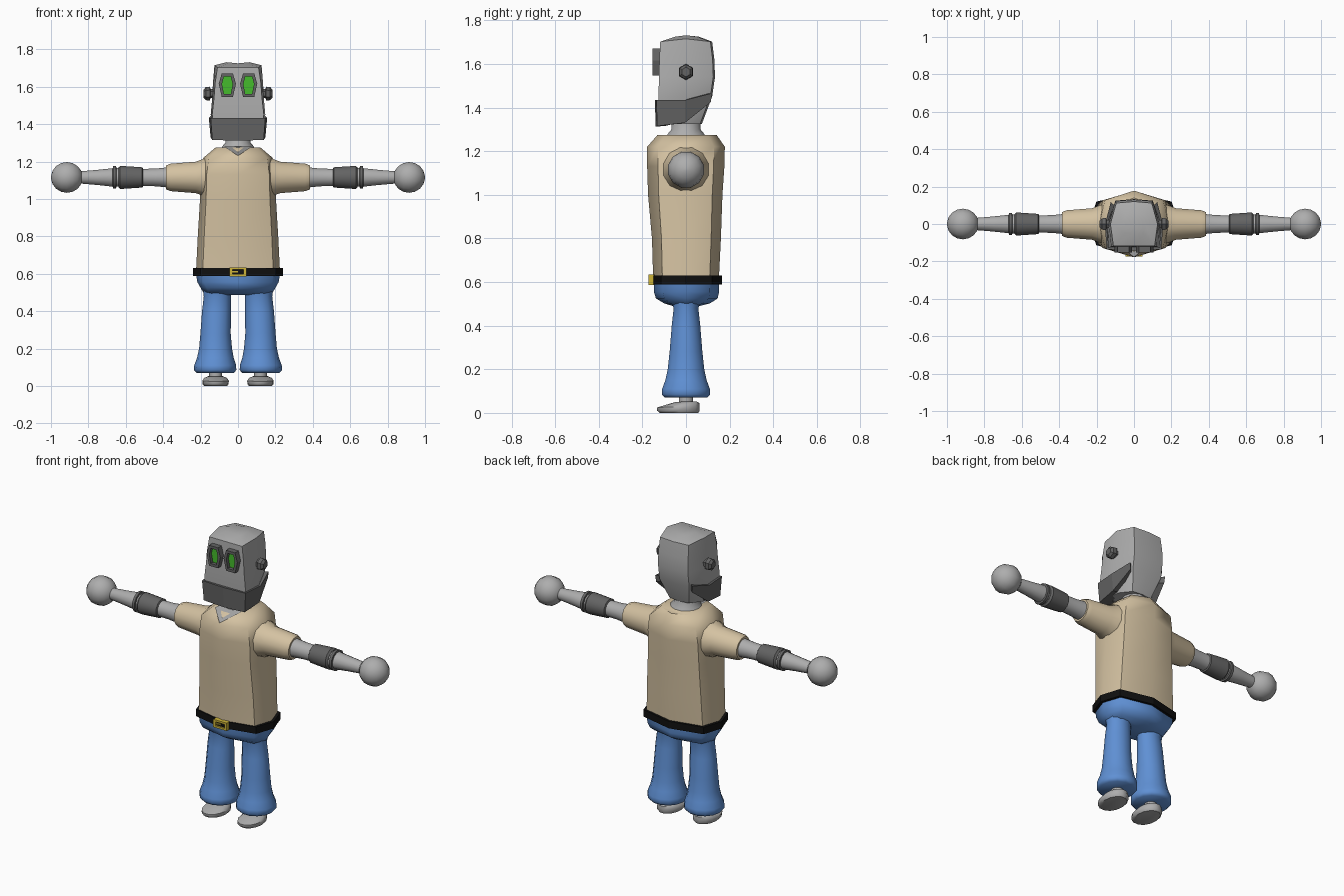
import bpy, bmesh, math
from mathutils import Vector

if "Cube" in bpy.data.objects:
    bpy.data.objects.remove(bpy.data.objects["Cube"])


def material(name, rgb):
    m = bpy.data.materials.new(name)
    m.diffuse_color = (*rgb, 1)
    m.use_nodes = True
    m.node_tree.nodes["Principled BSDF"].inputs["Base Color"].default_value = m.diffuse_color
    return m


GREY = material("light grey metal", (0.42, 0.42, 0.42))
DARK = material("dark grey metal", (0.125, 0.125, 0.125))
TAN = material("tan cloth", (0.66, 0.54, 0.36))
BLUE = material("blue denim", (0.115, 0.28, 0.66))
BLACK = material("black leather", (0.005, 0.005, 0.005))
GOLD = material("yellow metal", (0.62, 0.46, 0.04))
GREEN = material("green lens", (0.06, 0.5, 0.025))


def finish(name, bm, mat, smooth=40, mirror=False):
    bmesh.ops.recalc_face_normals(bm, faces=bm.faces)
    me = bpy.data.meshes.new(name)
    bm.to_mesh(me)
    bm.free()
    me.materials.append(mat)
    ob = bpy.data.objects.new(name, me)
    bpy.context.collection.objects.link(ob)
    if mirror:
        ob.modifiers.new("mirror", 'MIRROR')
    if smooth:
        bpy.ops.object.select_all(action='DESELECT')
        ob.select_set(True)
        bpy.context.view_layer.objects.active = ob
        bpy.ops.object.shade_smooth_by_angle(angle=math.radians(smooth))
    return ob


def loft(name, rings, mat, smooth=40, mirror=False, closed=False):
    """Skin a list of equal-length point loops; closed joins last to first."""
    bm = bmesh.new()
    loops = [[bm.verts.new(p) for p in r] for r in rings]
    pairs = list(zip(loops, loops[1:]))
    if closed:
        pairs.append((loops[-1], loops[0]))
    else:
        bm.faces.new(loops[0])
        bm.faces.new(loops[-1])
    for a, b in pairs:
        for i in range(len(a)):
            j = (i + 1) % len(a)
            bm.faces.new((a[i], a[j], b[j], b[i]))
    return finish(name, bm, mat, smooth, mirror)


def ellipse_z(cx, cy, z, rx, ry, n=14):
    return [(cx + rx * math.cos(2 * math.pi * i / n),
             cy + ry * math.sin(2 * math.pi * i / n), z) for i in range(n)]


def ring_x(x, r, n=12, y=0, z=1.115):
    return [(x, y + r * math.cos(2 * math.pi * (i + .5) / n),
             z + r * math.sin(2 * math.pi * (i + .5) / n)) for i in range(n)]


def octagon(z, w, f, b):
    """Body section with a vertex at the front, back and both sides."""
    return [(0, f, z), (.84 * w, .72 * f, z), (w, 0, z), (.84 * w, .72 * b, z),
            (0, b, z), (-.84 * w, .72 * b, z), (-w, 0, z), (-.84 * w, .72 * f, z)]


def frame(name, cx, cz, outer, inner, back, front, mat, mirror=False):
    """Raised rim facing the front, with an open middle."""
    def at(pts, y):
        return [(cx + x, y, cz + z) for x, z in pts]
    return loft(name, [at(outer, back), at(outer, front), at(inner, front),
                       at(inner, back)], mat, 0, mirror, True)


def plate(name, pts, mat, mirror=False):
    bm = bmesh.new()
    bm.faces.new([bm.verts.new(p) for p in pts])
    return finish(name, bm, mat, 0, mirror)


def box(name, centre, size, mat):
    bm = bmesh.new()
    bmesh.ops.create_cube(bm, size=1)
    for v in bm.verts:
        v.co = Vector([c + a * s for c, a, s in zip(centre, v.co, size)])
    return finish(name, bm, mat, 0)


# Shirt body
loft("shirt", [octagon(*r) for r in (
    (.60, .225, -.15, .15), (.80, .215, -.156, .16), (1.0, .203, -.174, .167),
    (1.13, .2, -.178, .176), (1.22, .185, -.178, .178), (1.275, .12, -.13, .14))],
    TAN, 50)

# Neck and open collar
loft("neck", [ellipse_z(0, 0, z, r, r) for z, r in
              ((1.25, .095), (1.28, .085), (1.30, .068), (1.35, .068))], GREY)
plate("collar_opening", [(0, -.178, 1.231), (.075, -.112, 1.28), (.07, 0, 1.28),
                         (-.07, 0, 1.28), (-.075, -.112, 1.28)], GREY)

# Sleeves, arms, cuffs and hands
loft("sleeve", [ring_x(x, r) for x, r in
                ((.14, .115), (.18, .105), (.225, .087), (.36, .076), (.385, .066))],
     TAN, 50, True)
loft("arm", [ring_x(x, r) for x, r in
             ((.37, .056), (.44, .049), (.52, .047), (.66, .052), (.75, .042),
              (.84, .034))], GREY, 50, True)
loft("cuff", [ring_x(x, r) for x, r in
              ((.508, .05), (.512, .056), (.57, .06), (.63, .064), (.64, .054))],
     DARK, 35, True)
loft("wrist_ring", [ring_x(x, r) for x, r in
                    ((.65, .052), (.652, .062), (.668, .062), (.67, .05))], DARK, 35, True)
loft("hand", [ring_x(.915 + .085 * math.cos(t), .085 * math.sin(t)) for t in
              [math.pi * (.03 + .94 * i / 8) for i in range(9)]], GREY, 60, True)

# Belt and buckle
loft("belt", [octagon(z, .24, -.158, .166) for z in (.588, .63)], BLACK, 0)
rect = [(-1, -1), (1, -1), (1, 1), (-1, 1)]
frame("buckle", 0, .61, [(x * .045, z * .024) for x, z in rect],
      [(x * .029, z * .012) for x, z in rect], -.145, -.173, GOLD)
box("buckle_backing", (0, -.154, .61), (.07, .018, .036), BLACK)
box("buckle_prong", (-.014, -.164, .61), (.03, .012, .007), GOLD)

# Trousers
loft("trouser_hips", [octagon(*r) for r in (
    (.60, .225, -.148, .15), (.555, .217, -.147, .152), (.525, .20, -.138, .145),
    (.502, .187, -.10, .11), (.487, .15, -.05, .05))], BLUE, 70)
loft("trouser_leg", [ellipse_z(x, 0, z, rx, ry) for x, z, rx, ry in (
    (.11, .53, .08, .075), (.11, .48, .073, .058), (.115, .40, .077, .067),
    (.12, .28, .081, .077), (.12, .2, .088, .086), (.121, .15, .098, .097),
    (.122, .11, .112, .112), (.122, .085, .113, .114), (.122, .07, .1, .1))],
    BLUE, 60, True)

# Feet
loft("ankle", [ellipse_z(.12, 0, z, .034, .034) for z in (.03, .09)], GREY, 40, True)
foot = []
for z, rx, ry, cy, toe in ((0, .062, .09, -.032, 0), (.01, .07, .1, -.035, 0),
                           (.03, .071, .1, -.035, .004), (.045, .06, .082, -.018, .01),
                           (.052, .04, .05, 0, .004)):
    foot.append([(x, y, h + toe * min(0, y) * 10)
                 for x, y, h in ellipse_z(.12, cy, z, rx, ry)])
loft("foot", foot, GREY, 50, True)


# Head: squarish section with separate front, middle and back widths
def head_ring(z, f, wf, wm, b, wb, tilt=0):
    return [(0, f, z - tilt), (wf, f, z - tilt), (wm, 0, z), (wb, b, z - tilt),
            (0, b + .008, z - tilt), (-wb, b, z - tilt), (-wm, 0, z), (-wf, f, z - tilt)]


loft("head", [head_ring(*r) for r in (
    (1.325, -.12, .12, .115, .065, .065), (1.45, -.126, .138, .146, .112, .10),
    (1.54, -.124, .128, .138, .125, .10), (1.62, -.122, .122, .134, .122, .10),
    (1.715, -.118, .11, .126, .112, .095, .013),
    (1.731, -.05, .05, .06, .05, .045, .006))], GREY, 30)

# Jaw band wrapped around the lower face
jaw = []
for x, y, top, bottom in ((.124, .118, 1.465, 1.425), (.156, -.005, 1.434, 1.33),
                          (.146, -.136, 1.434, 1.315), (0, -.143, 1.434, 1.312)):
    k = .94 if y < 0 else .97
    jaw.append([(x, y, top), (x * k, y * .97, bottom),
                (x * .6, y * .6, bottom + .005), (x * .6, y * .6, top - .004)])
jaw += [[(-x, y, z) for x, y, z in s] for s in reversed(jaw[:3])]
loft("jaw", jaw, DARK, 0)

# Eyes: dark six-sided rims around recessed green lenses
hexa = [(.03, .062), (.046, .008), (.03, -.062), (-.03, -.062), (-.046, .008), (-.03, .062)]
inner = [(x * .62, z * .74) for x, z in hexa]
frame("eye_rim", .057, 1.608, hexa, inner, -.11, -.153, DARK, True)
plate("eye_lens", [(.057 + x, -.132, 1.608 + z) for x, z in inner], GREEN, True)

# Ears
loft("ear", [ring_x(x, r, 6, 0, 1.563) for x, r in
             ((.12, .024), (.147, .024), (.15, .037), (.172, .035), (.184, .022))],
     DARK, 0, True)
